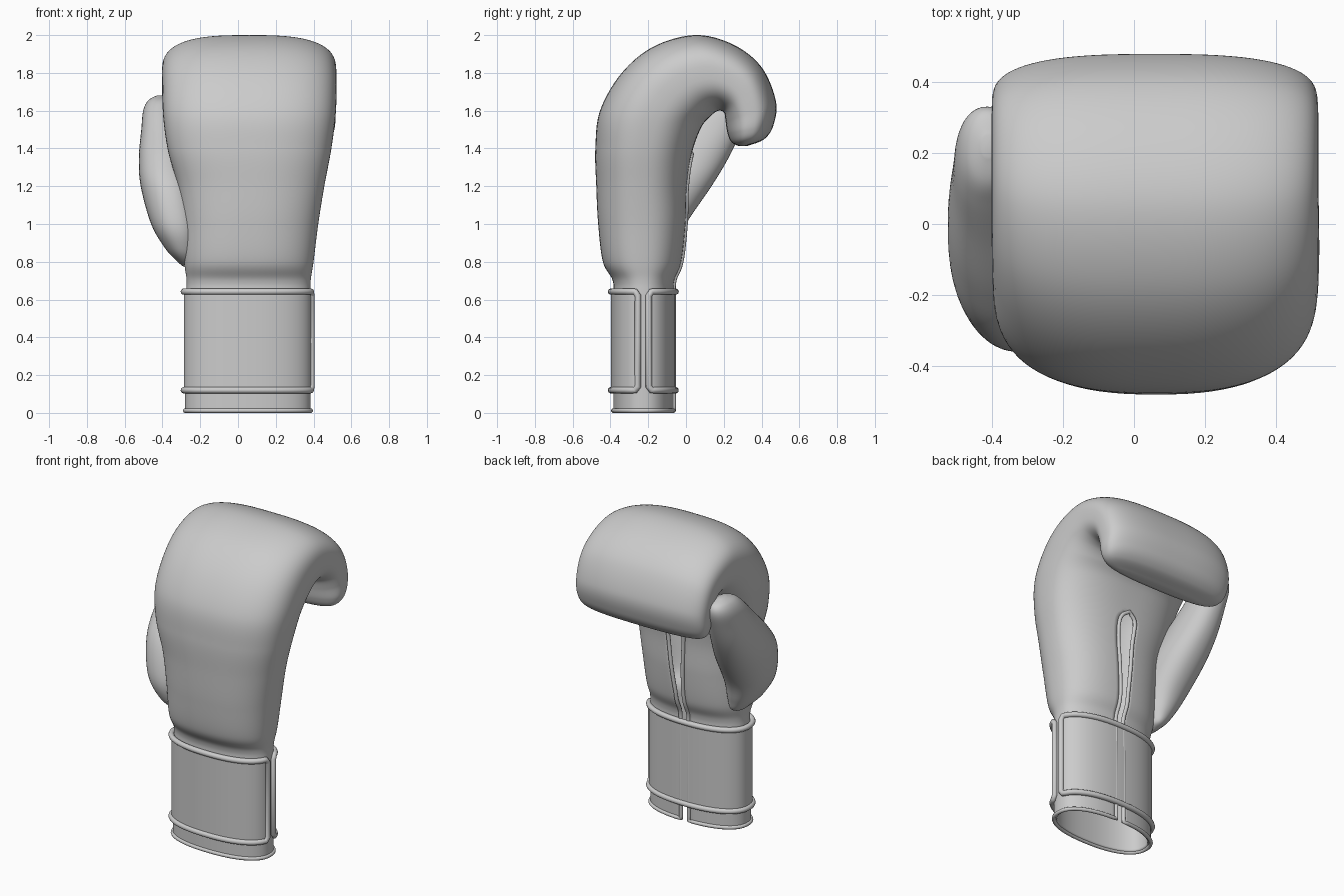
import bpy, bmesh, math
from mathutils import Vector

if "Cube" in bpy.data.objects:
    bpy.data.objects.remove(bpy.data.objects["Cube"])


def spline(keys, sub):
    """Catmull-Rom through rows of numbers."""
    out = []
    for i in range(len(keys) - 1):
        a, b, c, d = (keys[max(0, min(len(keys) - 1, i + k))] for k in (-1, 0, 1, 2))
        for s in range(sub):
            t = s / sub
            out.append([0.5 * (2 * q + (r - p) * t + (2 * p - 5 * q + 4 * r - e) * t * t
                               + (3 * q - p - 3 * r + e) * t ** 3)
                        for p, q, r, e in zip(a, b, c, d)])
    return out + [list(keys[-1])]


def section(outer, inner, x0, x1, n, start=0.0, end=2 * math.pi, count=72):
    """Superellipse from the inner (palm) point round the outer one; points are (y, z)."""
    mid = Vector(((x0 + x1) / 2, (outer[0] + inner[0]) / 2, (outer[1] + inner[1]) / 2))
    half = Vector((0, (inner[0] - outer[0]) / 2, (inner[1] - outer[1]) / 2))
    pts = []
    for i in range(count + 1):
        t = start + (end - start) * i / count
        s, c = math.sin(t), math.cos(t)
        u = math.copysign(abs(s) ** (2 / n), s) * (x1 - x0) / 2
        pts.append(mid + half * math.copysign(abs(c) ** (2 / n), c) + Vector((u, 0, 0)))
    return pts


def loft(name, rows, thickness=0, cap_start=False, cap_end=False):
    bm = bmesh.new()
    grid = [[bm.verts.new(p) for p in r] for r in rows]
    for a, b in zip(grid, grid[1:]):
        for i in range(len(a) - 1):
            bm.faces.new((a[i], a[i + 1], b[i + 1], b[i]))
    for use, ring in ((cap_start, grid[0]), (cap_end, grid[-1])):
        if use:
            bm.faces.new(ring[:-1])
    bmesh.ops.remove_doubles(bm, verts=bm.verts, dist=0.0004)
    bmesh.ops.recalc_face_normals(bm, faces=bm.faces)
    me = bpy.data.meshes.new(name)
    bm.to_mesh(me)
    bm.free()
    me.shade_smooth()
    ob = bpy.data.objects.new(name, me)
    bpy.context.collection.objects.link(ob)
    if thickness:
        m = ob.modifiers.new("thickness", 'SOLIDIFY')
        m.thickness = thickness
        m.offset = -1
    return ob


def piping(name, pts, radius):
    cu = bpy.data.curves.new(name, 'CURVE')
    cu.dimensions = '3D'
    cu.bevel_depth = radius
    cu.bevel_resolution = 3
    sp = cu.splines.new('POLY')
    sp.points.add(len(pts) - 1)
    for p, q in zip(sp.points, pts):
        p.co = (*q, 1)
    sp.use_cyclic_u = True
    ob = bpy.data.objects.new(name, cu)
    bpy.context.collection.objects.link(ob)
    bpy.ops.object.select_all(action='DESELECT')
    ob.select_set(True)
    bpy.context.view_layer.objects.active = ob
    bpy.ops.object.convert(target='MESH')
    bpy.context.object.data.shade_smooth()


# Glove body: outer y,z / inner y,z / x min, x max / roundness
body_keys = [
    (-.385, .012, -.065, .012, -.28, .385, 2.3),
    (-.385, .30, -.065, .30, -.28, .385, 2.3),
    (-.385, .60, -.065, .60, -.275, .385, 2.3),
    (-.388, .70, -.062, .70, -.272, .385, 2.3),
    (-.44, .80, -.025, .80, -.285, .40, 2.4),
    (-.465, 1.0, -.002, 1.0, -.295, .425, 2.4),
    (-.475, 1.2, .005, 1.2, -.32, .457, 2.4),
    (-.48, 1.4, .03, 1.37, -.37, .492, 2.5),
    (-.455, 1.6, .08, 1.51, -.395, .515, 2.6),
    (-.34, 1.80, .13, 1.57, -.40, .522, 2.7),
    (-.17, 1.94, .16, 1.595, -.402, .522, 2.8),
    (.05, 2.0, .18, 1.60, -.402, .52, 2.9),
    (.25, 1.95, .195, 1.595, -.402, .52, 2.9),
    (.40, 1.83, .205, 1.58, -.402, .52, 2.9),
    (.476, 1.65, .21, 1.54, -.40, .517, 2.8),
    (.462, 1.52, .22, 1.48, -.393, .51, 2.7),
    (.415, 1.45, .24, 1.435, -.36, .475, 2.6),
    (.34, 1.418, .275, 1.414, -.27, .39, 2.5),
    (.31, 1.412, .30, 1.412, -.15, .27, 2.4),
]
SLOT_TOP = 1.36


def slot_half_width(z):
    if z >= SLOT_TOP:
        return 0.0
    w = .028 + .03 * max(0, min(1, (z - .85) / .4))
    return w * math.sqrt(min(1, 1 - max(0, (z - SLOT_TOP + .07) / .07) ** 2))


rows, slot_rows = [], []
for oy, oz, iy, iz, x0, x1, n in spline(body_keys, 12):
    w = slot_half_width(iz)
    t0 = math.asin((w / ((x1 - x0) / 2)) ** (n / 2))
    rows.append(section((oy, oz), (iy, iz), x0, x1, n, t0, 2 * math.pi - t0, 84))
    if w > 0:
        slot_rows.append(rows[-1])
loft("glove_body", rows, .018, cap_end=True)

# Piping round the cuff mouth and the palm opening
edge = rows[0] + [r[-1] for r in slot_rows[1:]]
edge += [rows[len(slot_rows)][0]] + [r[0] for r in reversed(slot_rows[1:])]
piping("opening_piping", edge, .012)

# Thumb: z, x min, x max, y min, y max
thumb_keys = [
    (.775, -.29, -.26, -.20, -.14),
    (.80, -.32, -.23, -.27, -.08),
    (.87, -.385, -.21, -.33, -.05),
    (1.0, -.46, -.20, -.36, .00),
    (1.2, -.515, -.22, -.31, .135),
    (1.35, -.525, -.26, -.20, .225),
    (1.5, -.512, -.30, -.05, .295),
    (1.6, -.502, -.325, .05, .33),
    (1.655, -.475, -.35, .115, .315),
    (1.68, -.43, -.39, .19, .25),
]
loft("thumb", [section((y0, z), (y1, z), x0, x1, 2.2, count=48)
               for z, x0, x1, y0, y1 in spline(thumb_keys, 6)],
     cap_start=True, cap_end=True)

# Wrist strap, split on the right side, with piped edges
GAP = .13
strap = [section((-.397, z), (-.055, z), -.287, .392, 2.3,
                 math.pi / 2 + GAP, 2.5 * math.pi - GAP, 80)
         for z in (.12, .14, .38, .62, .642)]
loft("wrist_strap", strap, .02)
border = strap[0][1:-1] + [r[-1] for r in strap[1:-1]]
border += strap[-1][-2:0:-1] + [r[0] for r in strap[-2:0:-1]]
piping("strap_piping", border, .017)
